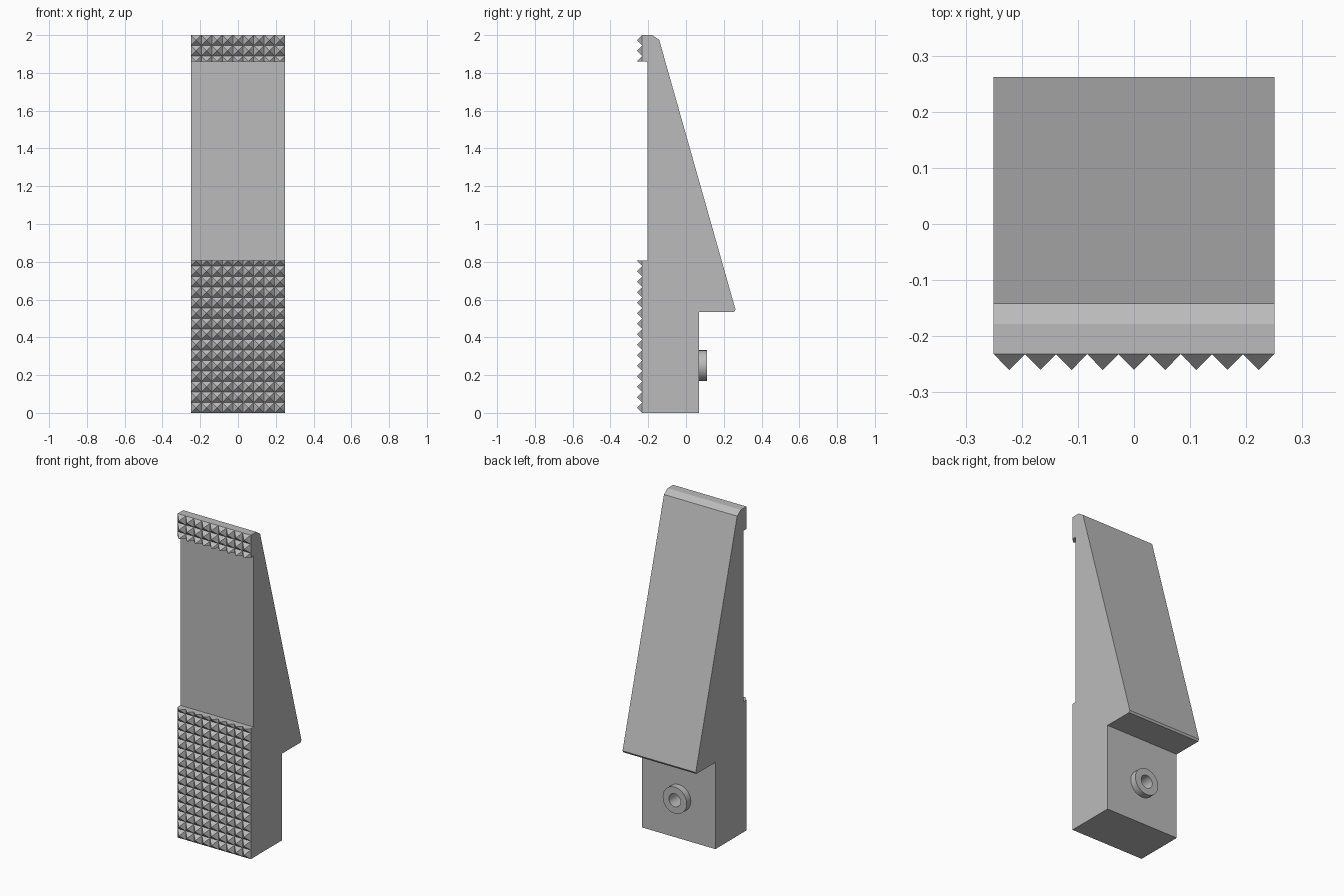
import bpy, bmesh, math
from mathutils import Matrix

cube = bpy.data.objects.get("Cube")
if cube:
    bpy.data.objects.remove(cube, do_unlink=True)

WIDTH = 0.5
PITCH = WIDTH / 9          # stud spacing
PAD_Y, TIP_Y = -0.232, -0.26
LOW_TOP = 14.5 * PITCH     # top of the lower grip
HIGH_BOTTOM = 33.5 * PITCH # bottom of the upper grip
BACK_Y, BOSS_Z = 0.07, 0.25

grey = bpy.data.materials.new("plain grey")
grey.use_nodes = True
grey.diffuse_color = (0.5, 0.5, 0.5, 1)
grey.node_tree.nodes["Principled BSDF"].inputs["Base Color"].default_value = (0.5, 0.5, 0.5, 1)


def finish(name, bm):
    bmesh.ops.recalc_face_normals(bm, faces=bm.faces)
    mesh = bpy.data.meshes.new(name)
    bm.to_mesh(mesh)
    bm.free()
    mesh.materials.append(grey)
    obj = bpy.data.objects.new(name, mesh)
    bpy.context.collection.objects.link(obj)
    return obj


def activate(obj):
    bpy.ops.object.select_all(action='DESELECT')
    obj.select_set(True)
    bpy.context.view_layer.objects.active = obj


# Wedge body: side profile extruded across the width
profile = [(PAD_Y, 0), (BACK_Y, 0), (BACK_Y, 0.535), (0.255, 0.535),
           (0.262, 0.547), (-0.142, 1.975), (-0.178, 2), (PAD_Y, 2),
           (PAD_Y, HIGH_BOTTOM), (-0.205, HIGH_BOTTOM),
           (-0.205, LOW_TOP), (PAD_Y, LOW_TOP)]
bm = bmesh.new()
side = bm.faces.new([bm.verts.new((-WIDTH / 2, y, z)) for y, z in profile])
ext = bmesh.ops.extrude_face_region(bm, geom=[side])
bmesh.ops.translate(bm, vec=(WIDTH, 0, 0),
                    verts=[g for g in ext["geom"] if isinstance(g, bmesh.types.BMVert)])
body = finish("wedge_body", bm)

# Blind hole in the back of the body
bm = bmesh.new()
bmesh.ops.create_cone(bm, cap_ends=True, segments=48, radius1=0.04, radius2=0.04, depth=0.3,
                      matrix=Matrix.Translation((0, BACK_Y, BOSS_Z)) @ Matrix.Rotation(math.pi / 2, 4, 'X'))
cutter = finish("hole_cutter", bm)
cutter.hide_render = True
cut = body.modifiers.new("hole", 'BOOLEAN')
cut.operation = 'DIFFERENCE'
cut.solver = 'EXACT'
cut.object = cutter
activate(body)
bpy.ops.object.modifier_apply(modifier=cut.name)
bpy.data.objects.remove(cutter, do_unlink=True)
bpy.ops.object.shade_smooth_by_angle(angle=math.radians(20))

# Raised ring around the hole
bm = bmesh.new()
ring = [bm.verts.new((r, y, BOSS_Z)) for r, y in
        [(0.04, BACK_Y), (0.04, 0.11), (0.082, 0.11), (0.082, BACK_Y)]]
edges = [bm.edges.new(pair) for pair in zip(ring, ring[1:])]
bmesh.ops.spin(bm, geom=ring + edges, cent=(0, 0, BOSS_Z), axis=(0, 1, 0),
               angle=math.tau, steps=48, use_merge=True)
bmesh.ops.remove_doubles(bm, verts=bm.verts, dist=0.0001)
boss = finish("boss_ring", bm)
activate(boss)
bpy.ops.object.shade_smooth_by_angle(angle=math.radians(30))


# Grip studs: rows of pyramids, with a half row where a pad ends mid-stud
def stud(bm, x, z0, z1, tip_z):
    tip = bm.verts.new((x + PITCH / 2, TIP_Y, tip_z))
    base = [bm.verts.new((px, PAD_Y, pz)) for px, pz in
            [(x, z0), (x + PITCH, z0), (x + PITCH, z1), (x, z1)]]
    for i in range(4):
        bm.faces.new((base[i], base[(i + 1) % 4], tip))
    bm.faces.new(base[::-1])


def grip(name, start, end):
    bm = bmesh.new()
    for row in range(math.floor(start), math.ceil(end)):
        z0, z1 = max(row, start) * PITCH, min(row + 1, end) * PITCH
        for col in range(9):
            stud(bm, col * PITCH - WIDTH / 2, z0, z1, (row + 0.5) * PITCH)
    return finish(name, bm)


grip("lower_grip_studs", 0, 14.5)
grip("upper_grip_studs", 33.5, 36)
